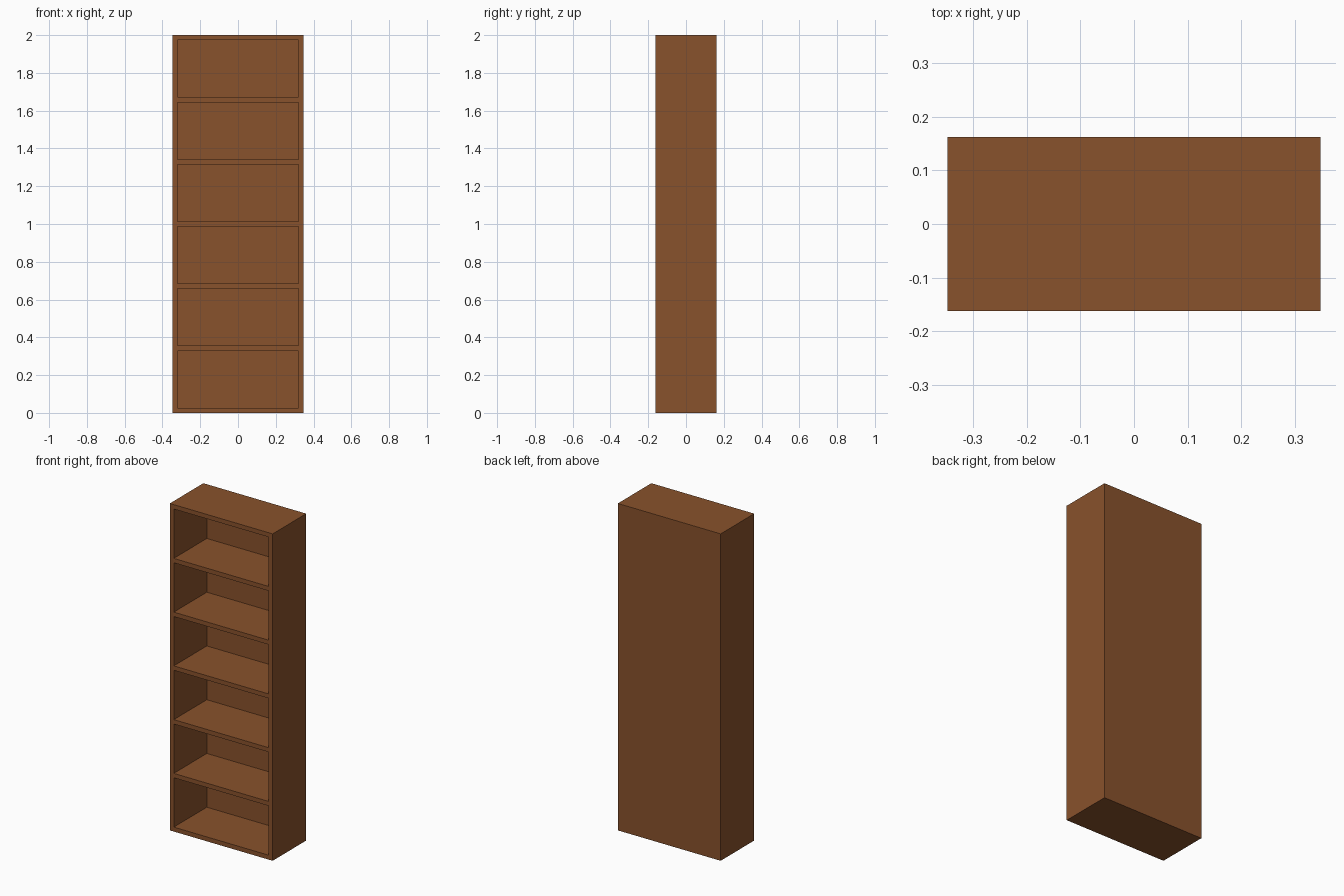
import bpy
import bmesh
from mathutils import Vector

WIDTH, DEPTH, HEIGHT = 0.696, 0.324, 2.0
BOARD = 0.027      # thickness of sides and shelves
BACK = 0.005       # thickness of back panel
BAYS = 6

default = bpy.data.objects.get("Cube")
if default:
    bpy.data.objects.remove(default, do_unlink=True)

# Brown wood colour
wood = bpy.data.materials.new("brown_wood")
wood.use_nodes = True
colour = (0.25, 0.084, 0.025, 1)
wood.diffuse_color = colour
shader = wood.node_tree.nodes["Principled BSDF"]
shader.inputs["Base Color"].default_value = colour

# Solid cabinet block
bm = bmesh.new()
bmesh.ops.create_cube(bm, size=1)
bmesh.ops.scale(bm, vec=(WIDTH, DEPTH, HEIGHT), verts=bm.verts)
bmesh.ops.translate(bm, vec=(0, 0, HEIGHT / 2), verts=bm.verts)


def front_faces():
    bm.normal_update()
    return [f for f in bm.faces if f.normal.y < -0.9]


def cut_front(point, normal):
    """Split the front along a board edge."""
    faces = front_faces()
    edges = {e for f in faces for e in f.edges}
    verts = {v for f in faces for v in f.verts}
    bmesh.ops.bisect_plane(bm, geom=faces + list(edges) + list(verts),
                           plane_co=point, plane_no=normal)


# Outline the side boards and shelves on the front
inner_x = WIDTH / 2 - BOARD
for x in (-inner_x, inner_x):
    cut_front((x, 0, 0), (1, 0, 0))
pitch = (HEIGHT - BOARD) / BAYS
for i in range(BAYS):
    cut_front((0, 0, i * pitch + BOARD), (0, 0, 1))
    cut_front((0, 0, (i + 1) * pitch), (0, 0, 1))


# Hollow out the open compartments, leaving a thin back
def is_opening(face):
    c = face.calc_center_median()
    return abs(c.x) < inner_x and c.z % pitch > BOARD


openings = [f for f in front_faces() if is_opening(f)]
pushed = bmesh.ops.extrude_discrete_faces(bm, faces=openings)["faces"]
for face in pushed:
    bmesh.ops.translate(bm, vec=Vector((0, DEPTH - BACK, 0)), verts=face.verts)
bmesh.ops.recalc_face_normals(bm, faces=bm.faces)

# Finished bookcase
mesh = bpy.data.meshes.new("bookcase")
bm.to_mesh(mesh)
bm.free()
mesh.materials.append(wood)
bookcase = bpy.data.objects.new("bookcase", mesh)
bpy.context.collection.objects.link(bookcase)
